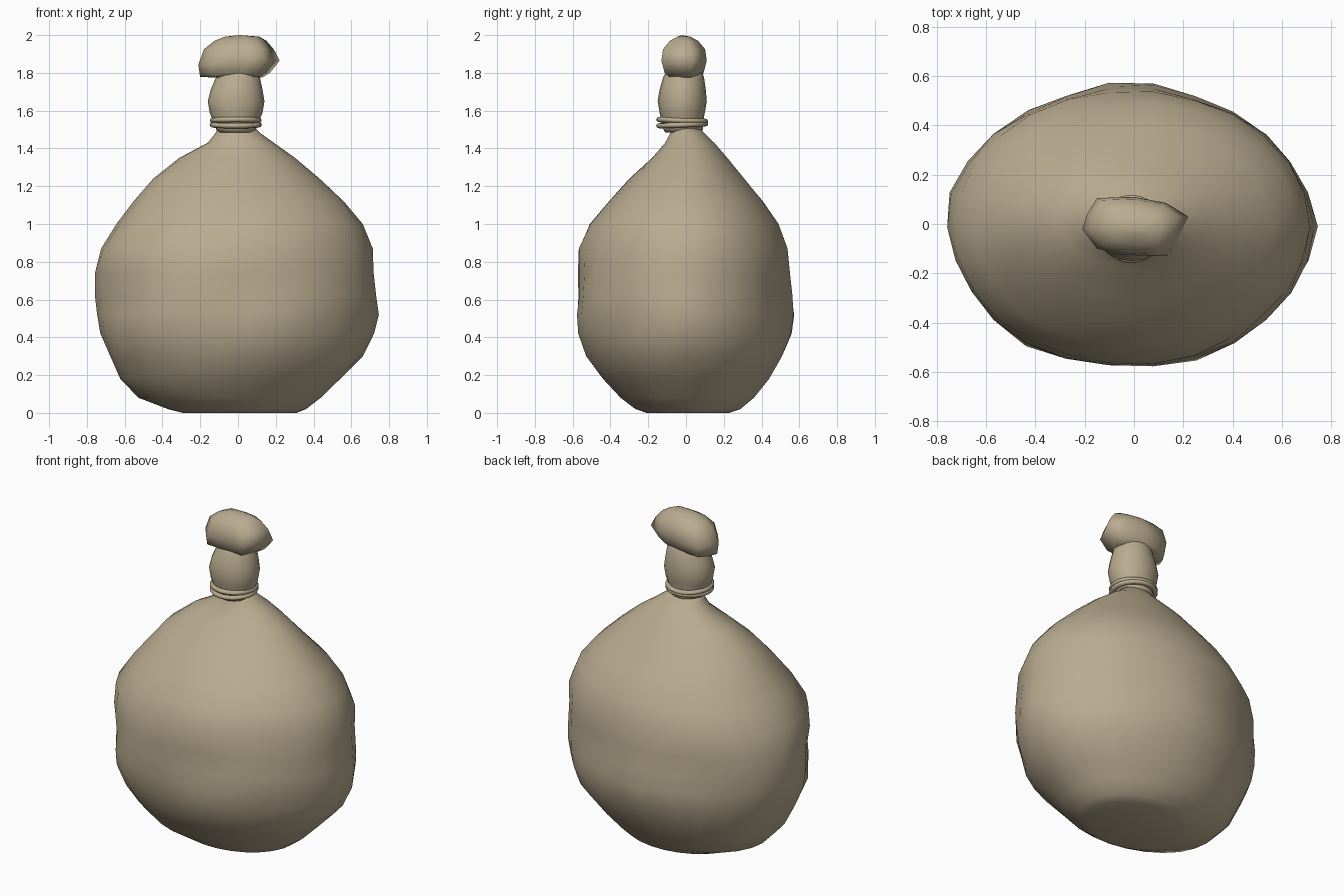
import bpy, bmesh, math, random
from math import sin, cos, pi, exp

random.seed(4)
cloth = bpy.data.materials.new("sackcloth")
cloth.diffuse_color = (0.49, 0.41, 0.28, 1)


def loft(name, rings, n, lumps=(), jitter=0.0):
    """Skin elliptical rings given as (z, xmin, xmax, ymin, ymax); lumps are (angle, z, height)."""
    bm = bmesh.new()
    loops = []
    for i, (z, x0, x1, y0, y1) in enumerate(rings):
        loop = []
        for k in range(n):
            a = 2 * pi * k / n
            s = 1.0
            if 1 < i < len(rings) - 2:
                s += random.uniform(-jitter, jitter)
            for la, lz, h in lumps:
                d = math.remainder(a - math.radians(la), 2 * pi)
                s += h * exp(-(d / 0.26) ** 2 - ((z - lz) / 0.13) ** 2)
            rx = x1 - (x0 + x1) / 2
            ry = y1 - (y0 + y1) / 2
            loop.append(bm.verts.new(((x0 + x1) / 2 + rx * s * cos(a),
                                      (y0 + y1) / 2 + ry * s * sin(a), z)))
        loops.append(loop)
    for p, q in zip(loops, loops[1:]):
        for k in range(n):
            j = (k + 1) % n
            bm.faces.new((p[k], p[j], q[j], q[k]))
    bm.faces.new(loops[0][::-1])
    bm.faces.new(loops[-1])
    return finish(name, bm)


def finish(name, bm):
    bmesh.ops.recalc_face_normals(bm, faces=bm.faces)
    me = bpy.data.meshes.new(name)
    bm.to_mesh(me)
    bm.free()
    me.materials.append(cloth)
    me.shade_smooth()
    ob = bpy.data.objects.new(name, me)
    bpy.context.collection.objects.link(ob)
    return ob


# Bulging sack body
loft("sack_body", [
    (0.00, -0.29, 0.31, -0.21, 0.23),
    (0.02, -0.37, 0.36, -0.27, 0.29),
    (0.08, -0.53, 0.44, -0.35, 0.36),
    (0.18, -0.62, 0.54, -0.44, 0.44),
    (0.30, -0.68, 0.66, -0.53, 0.51),
    (0.42, -0.73, 0.70, -0.56, 0.55),
    (0.52, -0.74, 0.72, -0.58, 0.56),
    (0.62, -0.75, 0.72, -0.58, 0.555),
    (0.74, -0.755, 0.715, -0.58, 0.55),
    (0.87, -0.73, 0.71, -0.57, 0.54),
    (1.00, -0.64, 0.66, -0.51, 0.49),
    (1.12, -0.55, 0.56, -0.41, 0.41),
    (1.24, -0.45, 0.43, -0.30, 0.31),
    (1.35, -0.31, 0.30, -0.18, 0.22),
    (1.43, -0.16, 0.19, -0.11, 0.15),
    (1.48, -0.12, 0.12, -0.085, 0.10),
    (1.52, -0.10, 0.08, -0.07, 0.06),
], 26, lumps=[(0, 0.51, 0.04), (90, 0.52, 0.04), (165, 0.55, 0.03), (232, 0.45, 0.05),
              (270, 0.66, -0.025), (285, 0.42, 0.03), (205, 0.62, -0.03),
              (320, 0.85, -0.03), (110, 0.68, -0.02), (60, 0.62, -0.02)], jitter=0.008)

# Gathered neck above the tie
loft("sack_neck", [
    (1.485, -0.10, 0.08, -0.11, 0.08),
    (1.50, -0.115, 0.095, -0.12, 0.09),
    (1.54, -0.13, 0.11, -0.13, 0.09),
    (1.59, -0.15, 0.13, -0.14, 0.10),
    (1.65, -0.16, 0.14, -0.15, 0.11),
    (1.71, -0.145, 0.13, -0.14, 0.105),
    (1.78, -0.115, 0.115, -0.12, 0.095),
    (1.83, -0.09, 0.09, -0.09, 0.07),
], 20)

# Two turns of tie cord
for name, z, tilt in (("tie_cord_lower", 1.525, 0.04), ("tie_cord_upper", 1.548, -0.04)):
    bm = bmesh.new()
    n, m = 24, 8
    g = [[bm.verts.new((-0.012 + (0.122 + 0.016 * cos(b)) * cos(a),
                        -0.02 + (0.122 + 0.016 * cos(b)) * sin(a),
                        z + 0.014 * sin(b) + 0.122 * tilt * sin(a)))
          for b in (2 * pi * j / m for j in range(m))]
         for a in (2 * pi * i / n for i in range(n))]
    for i in range(n):
        for j in range(m):
            bm.faces.new((g[i][j], g[(i + 1) % n][j],
                          g[(i + 1) % n][(j + 1) % m], g[i][(j + 1) % m]))
    finish(name, bm)

# Crumpled cloth tuft on top: plan outline scaled and shifted per level
plan = [(0.22, 0.03), (0.13, 0.085), (0.0, 0.11), (-0.15, 0.105), (-0.19, 0.04),
        (-0.21, -0.02), (-0.15, -0.10), (-0.05, -0.125), (0.06, -0.13), (0.14, -0.13)]
levels = [(1.775, 0.58, 0.60, 0.00), (1.80, 0.86, 0.86, -0.02), (1.865, 1.0, 1.0, 0.0),
          (1.925, 0.86, 0.93, 0.0), (1.97, 0.64, 0.62, 0.01), (1.992, 0.42, 0.28, 0.02)]
bm = bmesh.new()
loops = [[bm.verts.new((x * sx + dx, (y + 0.012) * sy - 0.012,
                        z + (0.02 * -x / 0.2 if z > 1.78 and x < 0 and z < 1.9 else 0) * -1))
          for x, y in plan] for z, sx, sy, dx in levels]
for p, q in zip(loops, loops[1:]):
    for k in range(len(plan)):
        j = (k + 1) % len(plan)
        bm.faces.new((p[k], p[j], q[j], q[k]))
low = bm.verts.new((0, -0.01, 1.78))
top = bm.verts.new((0.01, -0.02, 2.0))
for k in range(len(plan)):
    j = (k + 1) % len(plan)
    bm.faces.new((low, loops[0][j], loops[0][k]))
    bm.faces.new((top, loops[-1][k], loops[-1][j]))
finish("top_tuft", bm)
